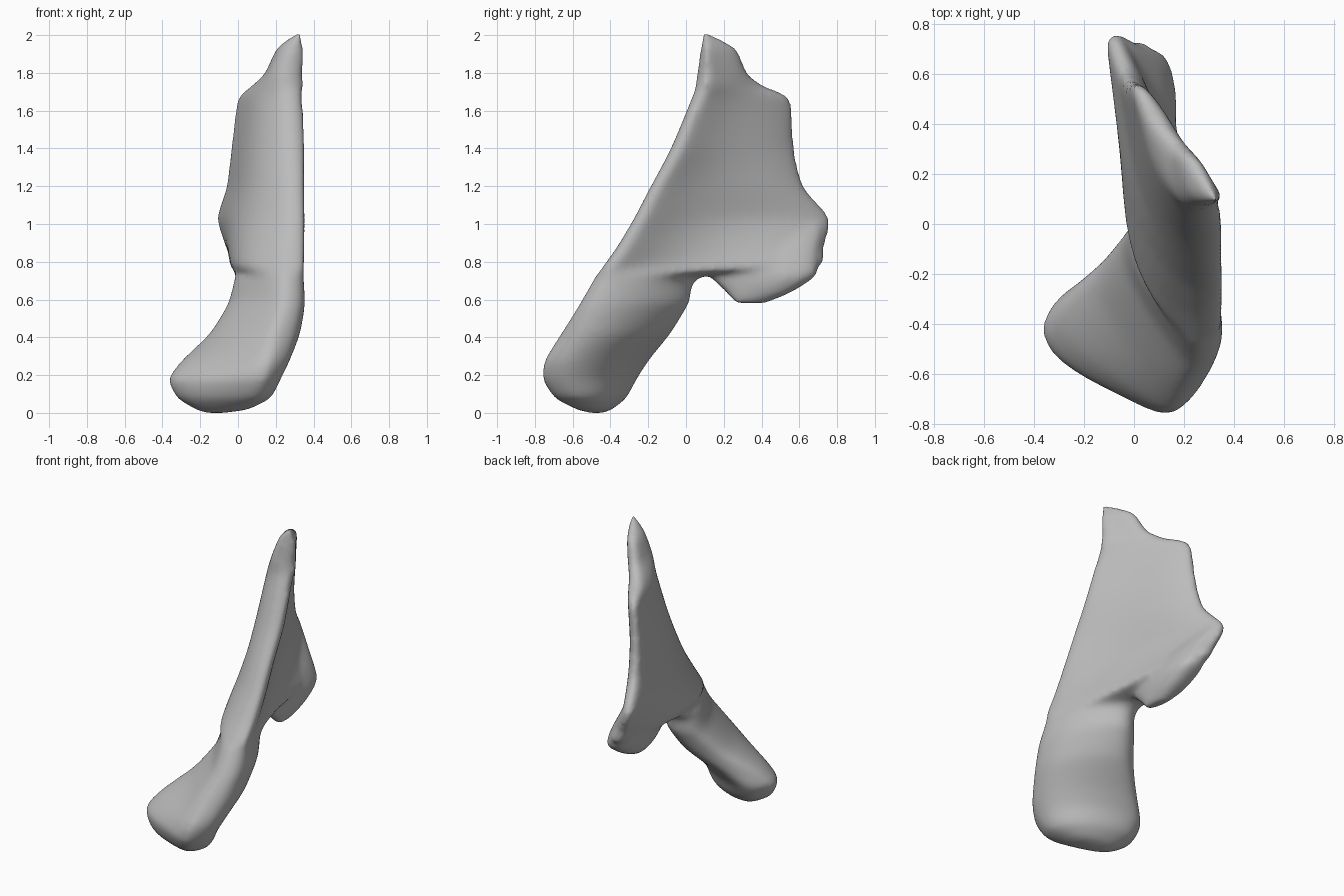
import bpy, bmesh, math
from mathutils import Vector

cube = bpy.data.objects.get("Cube")
if cube:
    bpy.data.objects.remove(cube, do_unlink=True)

grey = bpy.data.materials.new("plain_grey")
grey.use_nodes = True
tone = (0.5, 0.5, 0.5, 1)
grey.diffuse_color = tone
grey.node_tree.nodes["Principled BSDF"].inputs["Base Color"].default_value = tone

# Each section: height, front x y, back x y, bow, front radius, back radius
BODY = [
    (2.01, .33, .09, .31, .12, 0, .01, .01),
    (1.93, .33, .09, .22, .26, .02, .06, .04),
    (1.8, .32, .08, .16, .32, .03, .09, .05),
    (1.73, .32, .07, .08, .41, .03, .1, .05),
    (1.66, .32, .04, .01, .55, .04, .1, .05),
    (1.4, .33, -.07, -.02, .57, .05, .11, .06),
    (1.2, .33, -.18, -.04, .62, .06, .11, .07),
    (1.03, .33, -.27, -.09, .76, .08, .125, .07),
    (.88, .32, -.36, -.03, .73, .095, .145, .09),
    (.77, .31, -.44, .03, .69, .1, .155, .1),
    (.72, .3, -.47, .03, .07, 0, .12, .12),
    (.58, .29, -.55, .01, 0, -.02, .13, .15),
    (.42, .25, -.64, -.08, -.11, -.03, .16, .18),
    (.28, .22, -.71, -.24, -.25, -.04, .17, .2),
    (.18, .19, -.71, -.33, -.33, -.04, .17, .19),
    (.08, .15, -.65, -.3, -.38, -.03, .14, .15),
    (.02, .05, -.55, -.22, -.43, -.01, .08, .08),
    (0, -.07, -.5, -.17, -.45, 0, .03, .03),
]
LOBE = [
    (1.0, .06, .1, -.04, .73, .02, .05, .06),
    (.85, .08, .1, .03, .7, .01, .07, .1),
    (.73, .09, .12, .07, .69, 0, .07, .11),
    (.64, .1, .21, .08, .56, 0, .06, .08),
    (.58, .12, .26, .09, .42, 0, .03, .03),
]
SIDES, STEPS = 40, 4


def refine(rows):
    """Smoothly interpolate extra sections between the given ones."""
    out = []
    for i in range(len(rows) - 1):
        a, b, c, d = (rows[max(0, min(len(rows) - 1, i + k))] for k in (-1, 0, 1, 2))
        for s in range(STEPS):
            t = s / STEPS
            row = []
            for p, q, r, w in zip(a, b, c, d):
                m, n = (r - p) / 3, (w - q) / 3
                h = t * t * (3 - 2 * t)
                row.append(q + (r - q) * h + m * t * (1 - t) ** 2 - n * t * t * (1 - t))
            out.append(row)
    return out + [rows[-1]]


def section(bm, row):
    """One flattened ring, bowed most near its front third."""
    z, fx, fy, bx, by, bow, rf, rb = row
    front, back = Vector((fx, fy, z)), Vector((bx, by, z))
    d = (back - front).normalized()
    n = Vector((-d.y, d.x, 0))
    ring = []
    for k in range(SIDES):
        a = 2 * math.pi * k / SIDES
        t = (1 - math.cos(a)) / 2
        half = (rf + (rb - rf) * t) * abs(math.sin(a)) ** 0.7
        side = math.copysign(half, math.sin(a))
        ring.append(bm.verts.new(front.lerp(back, t) + n * (side + bow * 6.75 * t * (1 - t) ** 2)))
    return ring


def loft(bm, rows):
    rings = [section(bm, r) for r in refine(rows)]
    for lo, hi in zip(rings, rings[1:]):
        for k in range(SIDES):
            j = (k + 1) % SIDES
            bm.faces.new((lo[k], lo[j], hi[j], hi[k]))
    bm.faces.new(rings[0][::-1])
    bm.faces.new(rings[-1])


# Twisted blade with a rounded foot, and the hanging rear lobe
bm = bmesh.new()
loft(bm, BODY)
loft(bm, LOBE)
bmesh.ops.recalc_face_normals(bm, faces=bm.faces)
mesh = bpy.data.meshes.new("twisted_blade")
bm.to_mesh(mesh)
bm.free()
mesh.materials.append(grey)
blade = bpy.data.objects.new("twisted_blade", mesh)
bpy.context.collection.objects.link(blade)

# Fuse the two lofts into one soft skin
fuse = blade.modifiers.new("fuse", "REMESH")
fuse.mode = "VOXEL"
fuse.voxel_size = 0.015
fuse.use_smooth_shade = True
soften = blade.modifiers.new("soften", "SMOOTH")
soften.factor = 0.5
soften.iterations = 18
for p in mesh.polygons:
    p.use_smooth = True
